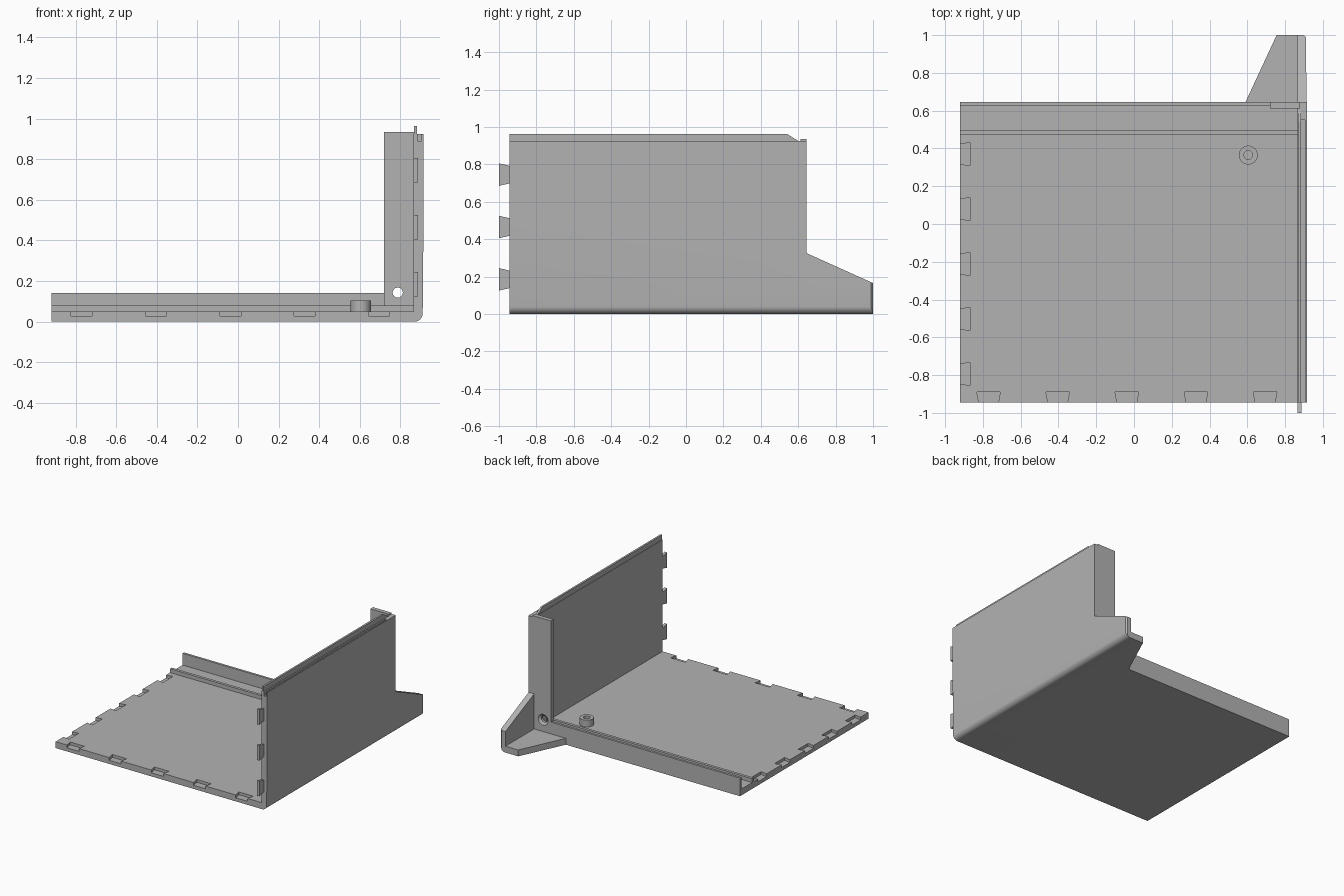
import bpy, bmesh, math
from mathutils import Vector, Matrix

cube = bpy.data.objects.get("Cube")
if cube:
    bpy.data.objects.remove(cube, do_unlink=True)

grey = bpy.data.materials.new("plain_grey")
grey.use_nodes = True
colour = (0.45, 0.45, 0.45, 1)
grey.diffuse_color = colour
grey.node_tree.nodes["Principled BSDF"].inputs["Base Color"].default_value = colour

# Which world axes the profile's two coordinates and its depth follow
AXES = {"x": (1, 2, 0), "y": (0, 2, 1), "z": (0, 1, 2)}


def finish(name, bm):
    bmesh.ops.recalc_face_normals(bm, faces=bm.faces)
    mesh = bpy.data.meshes.new(name)
    bm.to_mesh(mesh)
    bm.free()
    mesh.materials.append(grey)
    obj = bpy.data.objects.new(name, mesh)
    bpy.context.collection.objects.link(obj)
    return obj


def prism(name, points, axis, start, end):
    """Extrude a flat outline along an axis."""
    a, b, c = AXES[axis]
    bm = bmesh.new()
    verts = []
    for p in points:
        co = [0, 0, 0]
        co[a], co[b], co[c] = p[0], p[1], start
        verts.append(bm.verts.new(co))
    face = bm.faces.new(verts)
    new = bmesh.ops.extrude_face_region(bm, geom=[face])["geom"]
    shift = Vector((0, 0, 0))
    shift[c] = end - start
    bmesh.ops.translate(bm, vec=shift, verts=[v for v in new if isinstance(v, bmesh.types.BMVert)])
    return finish(name, bm)


def box(name, x0, x1, y0, y1, z0, z1):
    return prism(name, [(x0, y0), (x1, y0), (x1, y1), (x0, y1)], "z", z0, z1)


def cone(name, centre, r1, r2, depth, turn=None):
    bm = bmesh.new()
    place = Matrix.Translation(centre) @ (turn or Matrix())
    bmesh.ops.create_cone(bm, cap_ends=True, segments=32, radius1=r1, radius2=r2,
                          depth=depth, matrix=place)
    return finish(name, bm)


def select(obj):
    bpy.ops.object.select_all(action="DESELECT")
    obj.select_set(True)
    bpy.context.view_layer.objects.active = obj


def cut(target, cutter):
    """Subtract a cutter and throw it away."""
    cutter.hide_render = True
    mod = target.modifiers.new("cut", "BOOLEAN")
    mod.operation, mod.solver, mod.object = "DIFFERENCE", "EXACT", cutter
    select(target)
    bpy.ops.object.modifier_apply(modifier=mod.name)
    bpy.data.objects.remove(cutter, do_unlink=True)


def smooth(obj):
    select(obj)
    bpy.ops.object.shade_smooth_by_angle(angle=math.radians(30))


# Floor, side wall and foot share one L section with a rounded outer corner
FRONT, BACK, FLOOR = -0.945, 0.645, 0.05
corner = [(0.87 + 0.04 * math.sin(t), 0.04 - 0.04 * math.cos(t))
          for t in (math.pi / 2 * i / 8 for i in range(9))]
section = [(-0.92, 0)] + corner + [(0.915, 0.6), (0.915, 0.925), (0.865, 0.925),
                                   (0.865, FLOOR), (-0.92, FLOOR)]
shell = prism("floor_and_side_wall", section, "y", FRONT, 1.0)

# Trim the rear into a tapered foot
cut(shell, prism("foot_plan_cut", [(-1, BACK), (0.59, BACK), (0.755, 1), (0.755, 1.1), (-1, 1.1)],
                 "z", -0.1, 0.2))
cut(shell, prism("foot_slope_cut", [(BACK, 0.325), (1.1, 0.12), (1.1, 1.1), (BACK, 1.1)],
                 "x", 0.8, 1))
cut(shell, prism("foot_corner_cut", [(0.89, 1.01), (0.93, 0.97), (0.93, 1.01)], "z", -0.1, 0.4))

# Groove along the top of the side wall
cut(shell, box("groove_cut", 0.885, 0.905, -1, 0.55, 0.89, 1))

# Dovetail pockets along the front and left edges of the floor
for i in range(5):
    x = -0.77 + 0.366 * i
    cut(shell, prism("front_pocket_cut", [(x - 0.05, FRONT - 0.01), (x + 0.05, FRONT - 0.01),
                                          (x + 0.062, -0.89), (x - 0.062, -0.89)], "z", 0.028, 0.1))
    y = 0.37 - 0.291 * i
    cut(shell, prism("edge_pocket_cut", [(-0.93, y - 0.05), (-0.93, y + 0.05),
                                         (-0.867, y + 0.062), (-0.867, y - 0.062)], "z", 0.028, 0.1))
smooth(shell)

# Dovetail tabs on the front edge of the side wall
for i in range(3):
    z = 0.185 + 0.28 * i
    prism("wall_tab_%d" % (i + 1), [(-1, z - 0.06), (-1, z + 0.06),
                                    (FRONT + 0.01, z + 0.045), (FRONT + 0.01, z - 0.045)],
          "x", 0.865, 0.886)

# Lip on the side wall, sloped down at its rear end
prism("wall_lip", [(FRONT, 0.9), (0.6, 0.9), (0.6, 0.925), (0.54, 0.963), (FRONT, 0.963)],
      "x", 0.868, 0.883)

# Rear flanges and the rib in front of them
box("rear_floor_flange", -0.92, 0.88, 0.627, BACK, 0.02, 0.142)
box("floor_rib", -0.92, 0.866, 0.473, 0.495, 0.04, 0.08)
flange = box("rear_upright_flange", 0.72, 0.88, 0.612, BACK, 0.04, 0.935)

# Countersunk hole through both flanges
turn = Matrix.Rotation(math.pi / 2, 4, "X")
for part in (flange, bpy.data.objects["rear_floor_flange"]):
    cut(part, cone("hole_cut", (0.787, 0.63, 0.143), 0.025, 0.025, 0.2, turn))
    cut(part, cone("countersink_cut", (0.787, 0.641, 0.143), 0.025, 0.05, 0.02,
                   Matrix.Rotation(-math.pi / 2, 4, "X")))
smooth(flange)

# Hollow boss on the floor
boss = cone("floor_boss", (0.605, 0.365, 0.072), 0.05, 0.05, 0.064)
cut(boss, cone("boss_hole_cut", (0.605, 0.365, 0.1), 0.023, 0.023, 0.09))
smooth(boss)
